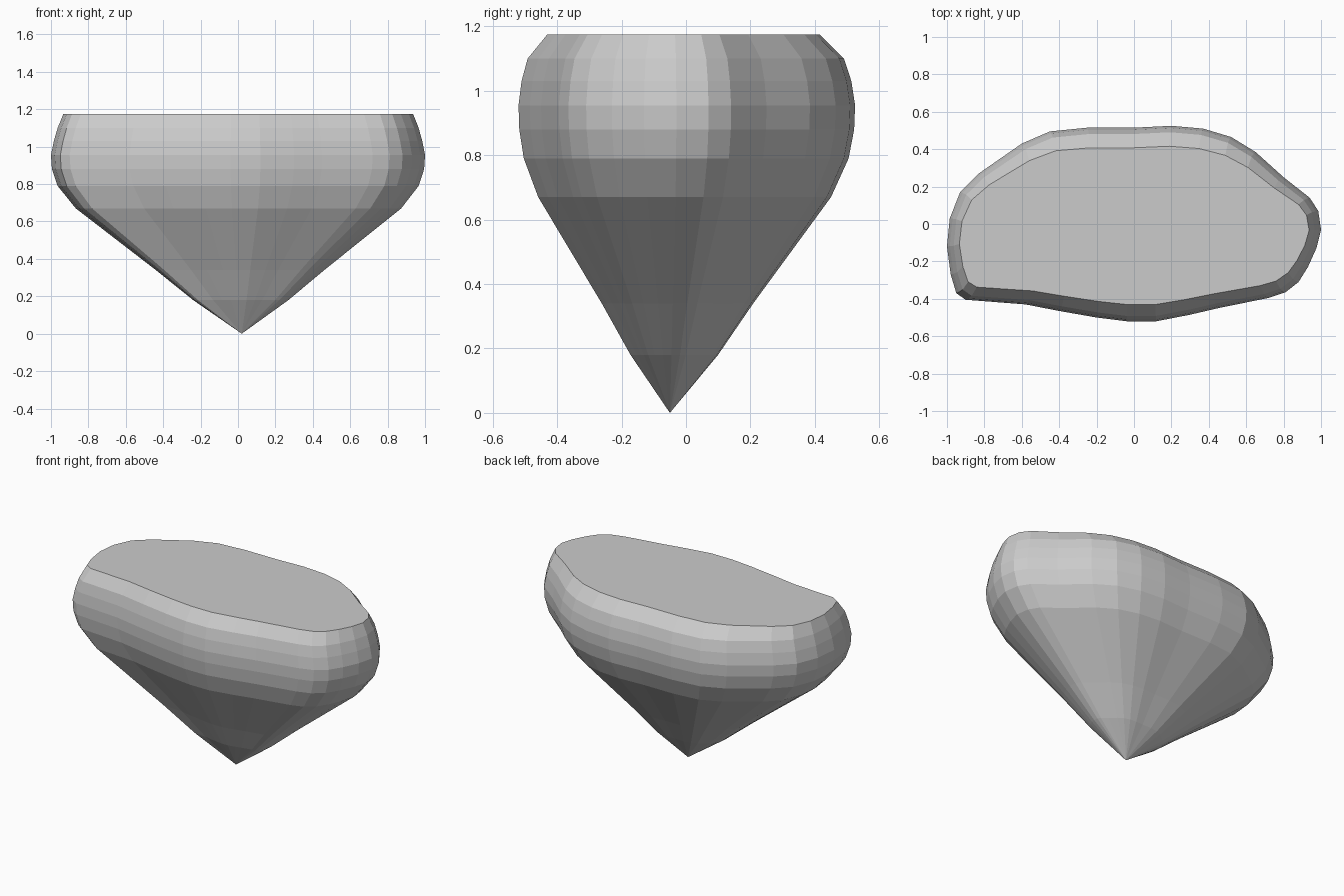
import bpy
import bmesh

cube = bpy.data.objects.get("Cube")
if cube:
    bpy.data.objects.remove(cube, do_unlink=True)

# Stone colour
stone = bpy.data.materials.new("stone_grey")
stone.use_nodes = True
grey = (0.6, 0.6, 0.6, 1.0)
stone.diffuse_color = grey
stone.node_tree.nodes["Principled BSDF"].inputs["Base Color"].default_value = grey

# Widest outline of the rock, counter-clockwise from the left-hand end
OUTLINE = [
    (-1, -.12), (-.98, -.27), (-.95, -.37), (-.9, -.405), (-.58, -.43),
    (-.4, -.465), (-.2, -.5), (-.04, -.52), (.12, -.52), (.3, -.485),
    (.45, -.45), (.72, -.395), (.81, -.365), (.88, -.31), (.93, -.23),
    (.975, -.13), (1, -.03), (.985, .07), (.94, .14), (.8, .25),
    (.65, .385), (.52, .465), (.37, .51), (.2, .525), (0, .515),
    (-.25, .515), (-.45, .495), (-.6, .43), (-.83, .27), (-.93, .17),
    (-.985, .03),
]

# Height, width scale and depth scale of each ring, from the tip upwards
RINGS = [
    (.18, .255, .26), (.34, .45, .45), (.67, .87, .87), (.79, .965, .965),
    (.88, .995, .995), (.955, 1, 1), (1.03, .985, .98), (1.1, .965, .94),
    (1.175, .935, .81),
]
TIP_X, TIP_Y = .02, -.05


def add_ring(bm, height, scale_x, scale_y):
    """Add the outline shrunk towards the axis through the tip."""
    return [
        bm.verts.new((TIP_X + (x - TIP_X) * scale_x,
                      TIP_Y + (y - TIP_Y) * scale_y,
                      height))
        for x, y in OUTLINE
    ]


def bridge(bm, lower, upper):
    """Join two neighbouring rings with a band of quads."""
    count = len(lower)
    for i in range(count):
        j = (i + 1) % count
        bm.faces.new((lower[i], lower[j], upper[j], upper[i]))


bm = bmesh.new()
rings = [add_ring(bm, *ring) for ring in RINGS]

# Pointed underside
tip = bm.verts.new((TIP_X, TIP_Y, 0))
for i, vert in enumerate(rings[0]):
    bm.faces.new((tip, rings[0][(i + 1) % len(OUTLINE)], vert))

# Tapered and rounded sides
for lower, upper in zip(rings, rings[1:]):
    bridge(bm, lower, upper)

# Flat top
bm.faces.new(rings[-1])
bmesh.ops.recalc_face_normals(bm, faces=bm.faces)

mesh = bpy.data.meshes.new("floating_rock")
bm.to_mesh(mesh)
bm.free()
mesh.materials.append(stone)
rock = bpy.data.objects.new("floating_rock", mesh)
bpy.context.collection.objects.link(rock)
